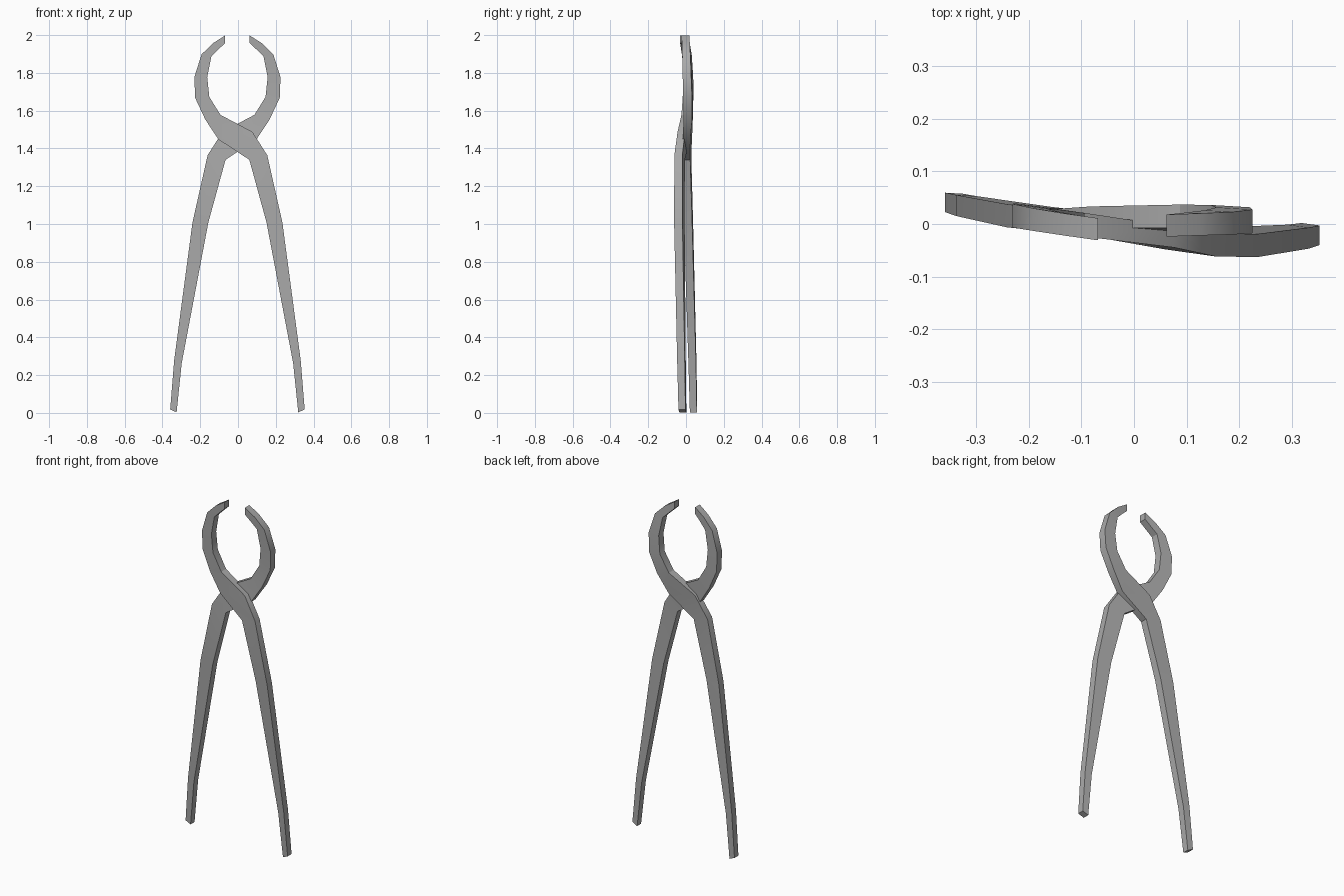
import bpy, bmesh, math

cube = bpy.data.objects.get("Cube")
if cube:
    bpy.data.objects.remove(cube)

steel = bpy.data.materials.new("grey_steel")
steel.use_nodes = True
GREY = (0.4, 0.4, 0.4, 1)
steel.diffuse_color = GREY
steel.node_tree.nodes["Principled BSDF"].inputs["Base Color"].default_value = GREY

# Stations from jaw tip to handle end:
# outer x, z, inner x, z, depth of front half, depth of rear half, thickness
STATIONS = [
    (-.065, 2.0, -.065, 1.96, -.010, -.003, .042),
    (-.128, 1.96, -.102, 1.925, -.003, .000, .042),
    (-.190, 1.90, -.138, 1.89, .005, .003, .043),
    (-.228, 1.78, -.160, 1.78, .011, .007, .045),
    (-.224, 1.67, -.149, 1.675, .011, .011, .046),
    (-.170, 1.555, -.090, 1.58, .004, .012, .045),
    (-.101, 1.45, .079, 1.49, -.012, .008, .040),
    (.063, 1.342, .158, 1.366, -.034, .004, .042),
    (.154, 1.01, .238, 1.01, -.035, .013, .044),
    (.295, .265, .335, .28, -.024, .034, .040),
    (.322, .005, .356, .02, -.019, .040, .037),
]


def tong_half(name, side, depth_index, tilt):
    """Loft a rectangular bar through the stations; side -1 mirrors it."""
    bm = bmesh.new()
    rings = []
    for s in STATIONS:
        ox, oz, ix, iz = s[:4]
        y, half = s[depth_index], s[6] / 2
        mid = (ox + ix) / 2
        ring = []
        for x, z, d in ((ox, oz, -half), (ix, iz, -half), (ix, iz, half), (ox, oz, half)):
            ring.append(bm.verts.new((x * side - .003, y + d + tilt * (x - mid) * side, z - .002)))
        rings.append(ring)
    for a, b in zip(rings, rings[1:]):
        for i in range(4):
            j = (i + 1) % 4
            bm.faces.new((a[i], a[j], b[j], b[i]))
    bm.faces.new(rings[0])
    bm.faces.new(rings[-1])
    bmesh.ops.recalc_face_normals(bm, faces=bm.faces[:])
    mesh = bpy.data.meshes.new(name)
    bm.to_mesh(mesh)
    bm.free()
    mesh.materials.append(steel)
    obj = bpy.data.objects.new(name, mesh)
    bpy.context.collection.objects.link(obj)
    bpy.ops.object.select_all(action='DESELECT')
    obj.select_set(True)
    bpy.context.view_layer.objects.active = obj
    bpy.ops.object.shade_smooth_by_angle(angle=math.radians(30))


tong_half("front_tong_half", 1, 5 - 1, -.14)
tong_half("rear_tong_half", -1, 5, -.06)
